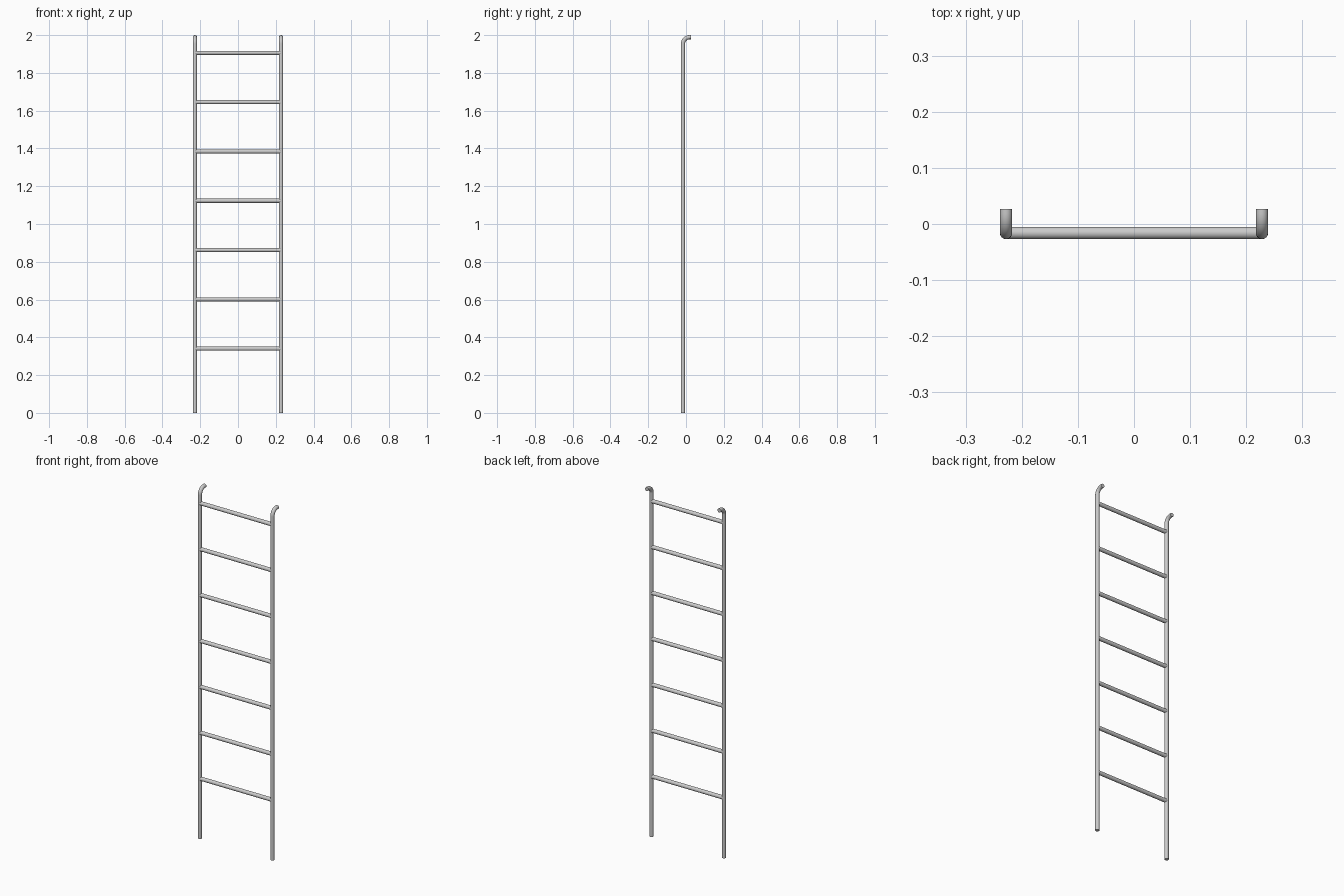
import bpy, math

if "Cube" in bpy.data.objects:
    bpy.data.objects.remove(bpy.data.objects["Cube"])

R = 0.011        # tube radius
X = 0.228        # rail offset
Y = -0.016       # plane of the ladder
BEND = 0.035     # hook bend radius
TOP = 2.0 - R    # hook centreline height


def tube(name, points):
    """Round capped tube along a path, converted to a smooth mesh."""
    cu = bpy.data.curves.new(name, 'CURVE')
    cu.dimensions = '3D'
    cu.bevel_depth = R
    cu.bevel_resolution = 6
    cu.use_fill_caps = True
    sp = cu.splines.new('POLY')
    sp.points.add(len(points) - 1)
    for p, co in zip(sp.points, points):
        p.co = (*co, 1)
    ob = bpy.data.objects.new(name, cu)
    bpy.context.collection.objects.link(ob)
    bpy.ops.object.select_all(action='DESELECT')
    ob.select_set(True)
    bpy.context.view_layer.objects.active = ob
    bpy.ops.object.convert(target='MESH')
    bpy.ops.object.shade_smooth_by_angle(angle=math.radians(40))
    return bpy.context.object


# Side rails with the tops bent backwards into short hooks
for side, s in (("left", -1), ("right", 1)):
    path = [(s * X, Y, 0)]
    for i in range(11):
        a = math.radians(9 * i)
        path.append((s * X, Y + BEND * (1 - math.cos(a)), TOP - BEND + BEND * math.sin(a)))
    path.append((s * X, 0.027, TOP))
    tube(side + "_rail", path)

# Evenly spaced rungs running between the rail centres
for i in range(7):
    z = 0.34 + i * 0.261
    tube(f"rung_{i + 1}", [(-X, Y, z), (X, Y, z)])
